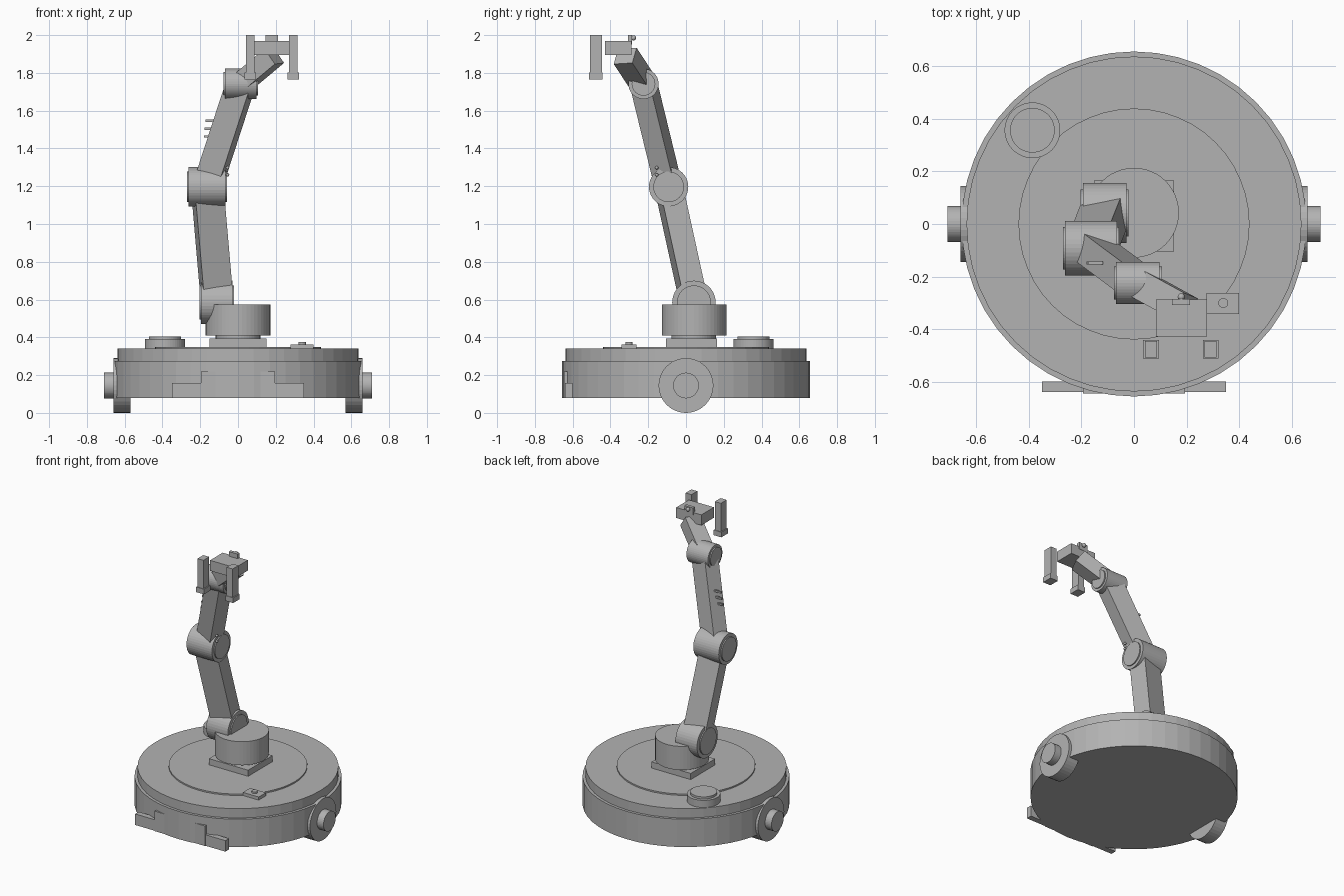
import bpy
from math import radians
from mathutils import Matrix, Vector

cube = bpy.data.objects.get("Cube")
if cube:
    bpy.data.objects.remove(cube, do_unlink=True)

grey = bpy.data.materials.new("plain grey")
grey.use_nodes = True
grey.diffuse_color = (0.45, 0.45, 0.45, 1)
grey.node_tree.nodes["Principled BSDF"].inputs["Base Color"].default_value = grey.diffuse_color


def finish(name):
    ob = bpy.context.object
    ob.name = name
    ob.data.materials.append(grey)
    return ob


def box(name, center, size):
    bpy.ops.mesh.primitive_cube_add(size=1, location=center)
    ob = finish(name)
    ob.scale = size
    return ob


def box_between(name, low, high):
    low, high = Vector(low), Vector(high)
    return box(name, (low + high) / 2, high - low)


def disc(name, x, y, z0, z1, radius, sides=48):
    bpy.ops.mesh.primitive_cylinder_add(
        vertices=sides, radius=radius, depth=z1 - z0, location=(x, y, (z0 + z1) / 2))
    return finish(name)


def axle(name, x0, x1, y, z, radius, sides=40):
    bpy.ops.mesh.primitive_cylinder_add(
        vertices=sides, radius=radius, depth=x1 - x0,
        location=((x0 + x1) / 2, y, z), rotation=(0, radians(90), 0))
    return finish(name)


def ball(name, center, radius):
    bpy.ops.mesh.primitive_uv_sphere_add(segments=12, ring_count=8, radius=radius, location=center)
    finish(name)
    bpy.ops.object.shade_smooth()


def link(name, start, end, width, depth, twist):
    # box beam from start to end, twisted about its own length
    start, end = Vector(start), Vector(end)
    along = end - start
    turn = Vector((0, 0, 1)).rotation_difference(along).to_matrix().to_4x4()
    ob = box(name, (0, 0, 0), (1, 1, 1))
    ob.matrix_world = (Matrix.Translation((start + end) / 2) @ turn
                       @ Matrix.Rotation(radians(twist), 4, 'Z')
                       @ Matrix.Diagonal((width, depth, along.length, 1)))


def joint(name, x0, x1, y, z, radius):
    axle(name, x0, x1, y, z, radius)
    axle(name + "_cap", x0 - 0.008, x1 + 0.008, y, z, radius * 0.78)


# Round base
disc("base_drum", 0, 0, 0.08, 0.275, 0.657)
disc("base_lid", 0, 0, 0.275, 0.34, 0.638)
disc("deck_plate", 0, 0, 0.34, 0.35, 0.44)

# Wheels with hubs
for side, s in (("left", 1), ("right", -1)):
    for part, a, b, r in (("wheel", 0.57, 0.66, 0.145), ("hub", 0.65, 0.71, 0.068)):
        x0, x1 = sorted((s * a, s * b))
        axle(f"{side}_{part}", x0, x1, 0, 0.145, r)

# Front bumper
box_between("bumper", (-0.35, -0.64, 0.08), (0.35, -0.6, 0.157))
box_between("bumper_riser", (-0.195, -0.645, 0.08), (0.195, -0.61, 0.22))

# Deck fittings
disc("sensor_base", -0.387, 0.357, 0.34, 0.39, 0.106)
disc("sensor_top", -0.387, 0.357, 0.39, 0.405, 0.085)
box_between("switch_plate", (0.277, -0.342, 0.34), (0.4, -0.262, 0.362))
disc("switch_button", 0.34, -0.301, 0.36, 0.374, 0.019, 16)

# Turret
box_between("turret_plate", (-0.152, -0.105, 0.35), (0.152, 0.165, 0.393))
disc("turret_neck", 0, 0.04, 0.39, 0.415, 0.118)
disc("turret", 0, 0.043, 0.41, 0.575, 0.171)

# Arm joints and beams
joint("shoulder", -0.195, -0.028, 0.042, 0.585, 0.115)
joint("elbow", -0.262, -0.065, -0.092, 1.197, 0.104)
joint("wrist", -0.068, 0.098, -0.225, 1.742, 0.08)
shoulder, elbow, wrist = (-0.11, 0.042, 0.585), (-0.163, -0.092, 1.197), (0.015, -0.225, 1.742)
link("lower_arm", shoulder, elbow, 0.155, 0.125, 10)
link("upper_arm", elbow, wrist, 0.135, 0.11, -16)
link("hand_arm", wrist, (0.192, -0.322, 1.89), 0.1, 0.11, -25)

# Small fittings on the upper arm
for z in (1.463, 1.504, 1.546):
    box("vent_bar", (-0.15 + (z - 1.504) * 0.1, -0.148, z), (0.054, 0.012, 0.012))
for z in (1.26, 1.298):
    ball("elbow_stud", (-0.055, -0.155, z), 0.009)

# Gripper
box_between("palm", (0.083, -0.428, 1.895), (0.278, -0.288, 1.968))
box_between("palm_sensor", (0.145, -0.308, 1.95), (0.213, -0.286, 2))
ball("palm_sensor_eye", (0.18, -0.278, 1.985), 0.014)
for side, x in (("right", 0.065), ("left", 0.292)):
    box("finger_" + side, (x, -0.477, 1.89), (0.046, 0.064, 0.22))
    box("fingertip_" + side, (x, -0.477, 1.783), (0.06, 0.072, 0.036))
